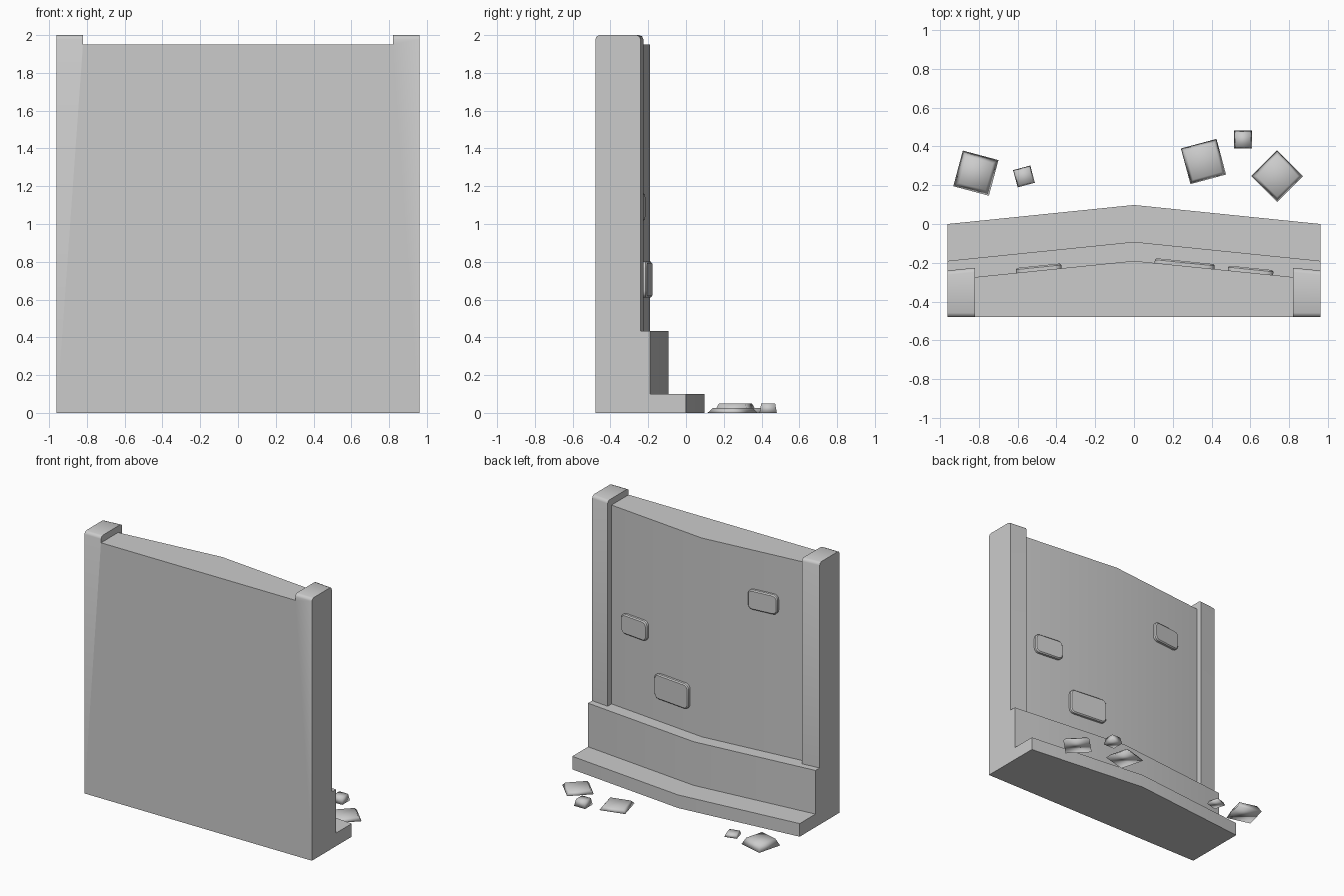
import bpy, bmesh, math
from mathutils import Matrix, Vector

if "Cube" in bpy.data.objects:
    bpy.data.objects.remove(bpy.data.objects["Cube"])

SLOPE = 0.098 / 0.96          # the wall's rear side rises to a shallow ridge at x = 0
BACK = -0.48


def finish(bm, name, angle):
    bmesh.ops.recalc_face_normals(bm, faces=bm.faces[:])
    mesh = bpy.data.meshes.new(name)
    bm.to_mesh(mesh)
    bm.free()
    ob = bpy.data.objects.new(name, mesh)
    bpy.context.collection.objects.link(ob)
    bpy.ops.object.select_all(action='DESELECT')
    ob.select_set(True)
    bpy.context.view_layer.objects.active = ob
    bpy.ops.object.shade_smooth_by_angle(angle=math.radians(angle))
    return ob


def section(x, face, top, c):
    """Stepped y-z cross-section of the wall at one x station."""
    d = SLOPE * (0.96 - abs(x))
    f = face + d
    pts = [(BACK, 0), (d, 0), (d, 0.1), (d - 0.19, 0.1), (d - 0.19, 0.433), (f, 0.433),
           (f, top - c), (f - 0.3 * c, top - 0.3 * c), (f - c, top), (BACK + c, top),
           (BACK + 0.3 * c, top - 0.3 * c), (BACK, top - c)]
    return [(x, y, z) for y, z in pts]


# Wall with two-step plinth, bent panel and taller end pillars, lofted in one piece
pillar, panel = (-0.24, 2.0, 0.022), (-0.288, 1.95, 0)
half = [(0.96, pillar), (0.82, pillar), (0.82, panel)]
stations = [(-x, p) for x, p in half] + [(0, panel)] + half[::-1]
bm = bmesh.new()
rings = [[bm.verts.new(p) for p in section(x, *s)] for x, s in stations]
for a, b in zip(rings, rings[1:]):
    for i in range(len(a)):
        j = (i + 1) % len(a)
        bm.faces.new((a[i], a[j], b[j], b[i]))
bm.faces.new(rings[0])
bm.faces.new(rings[-1])
bmesh.ops.remove_doubles(bm, verts=bm.verts[:], dist=1e-4)
bmesh.ops.dissolve_degenerate(bm, edges=bm.edges[:], dist=1e-4)
finish(bm, "wall", 50)


# Raised bricks with rounded corners lying on the bent panel
def brick(name, x, z, w, h):
    bm = bmesh.new()
    bmesh.ops.create_cube(bm, size=1, matrix=Matrix.Diagonal((w, 0.05, h, 1)))
    corners = [e for e in bm.edges
               if abs((e.verts[0].co - e.verts[1].co).normalized().y) > 0.9]
    bmesh.ops.bevel(bm, geom=corners, offset=0.035, segments=3, profile=0.5, affect='EDGES')
    rim = [e for e in bm.edges if all(v.co.y > 0.024 for v in e.verts)]
    bmesh.ops.bevel(bm, geom=rim, offset=0.008, segments=1, affect='EDGES')
    ob = finish(bm, name, 35)
    ob.location = (x, -0.19 - SLOPE * abs(x), z)
    ob.rotation_euler.z = -math.copysign(math.atan(SLOPE), x)


brick("brick_large", 0.26, 0.706, 0.31, 0.19)
brick("brick_middle", 0.6, 1.09, 0.235, 0.15)
brick("brick_upper", -0.49, 1.58, 0.235, 0.15)


# Loose rubble: soft-shaded tapered blocks on the ground
def rubble(i, x, y, size, h, turn, taper=0.8):
    bm = bmesh.new()
    bmesh.ops.create_cube(bm, size=1, matrix=Matrix.Translation((0, 0, 0.5)))
    for v in bm.verts:
        k = taper if v.co.z > 0.5 else 1
        v.co = Vector((v.co.x * size * k, v.co.y * size * k, v.co.z * h))
    ob = finish(bm, f"rubble_{i}", 180)
    ob.location = (x, y, 0)
    ob.rotation_euler.z = math.radians(turn)


for i, args in enumerate([(-0.815, 0.262, 0.19, 0.05, -15, 0.75),
                          (-0.567, 0.245, 0.092, 0.025, 15),
                          (0.358, 0.322, 0.19, 0.025, 15),
                          (0.562, 0.435, 0.092, 0.05, 0),
                          (0.738, 0.247, 0.188, 0.025, 45)]):
    rubble(i + 1, *args)
